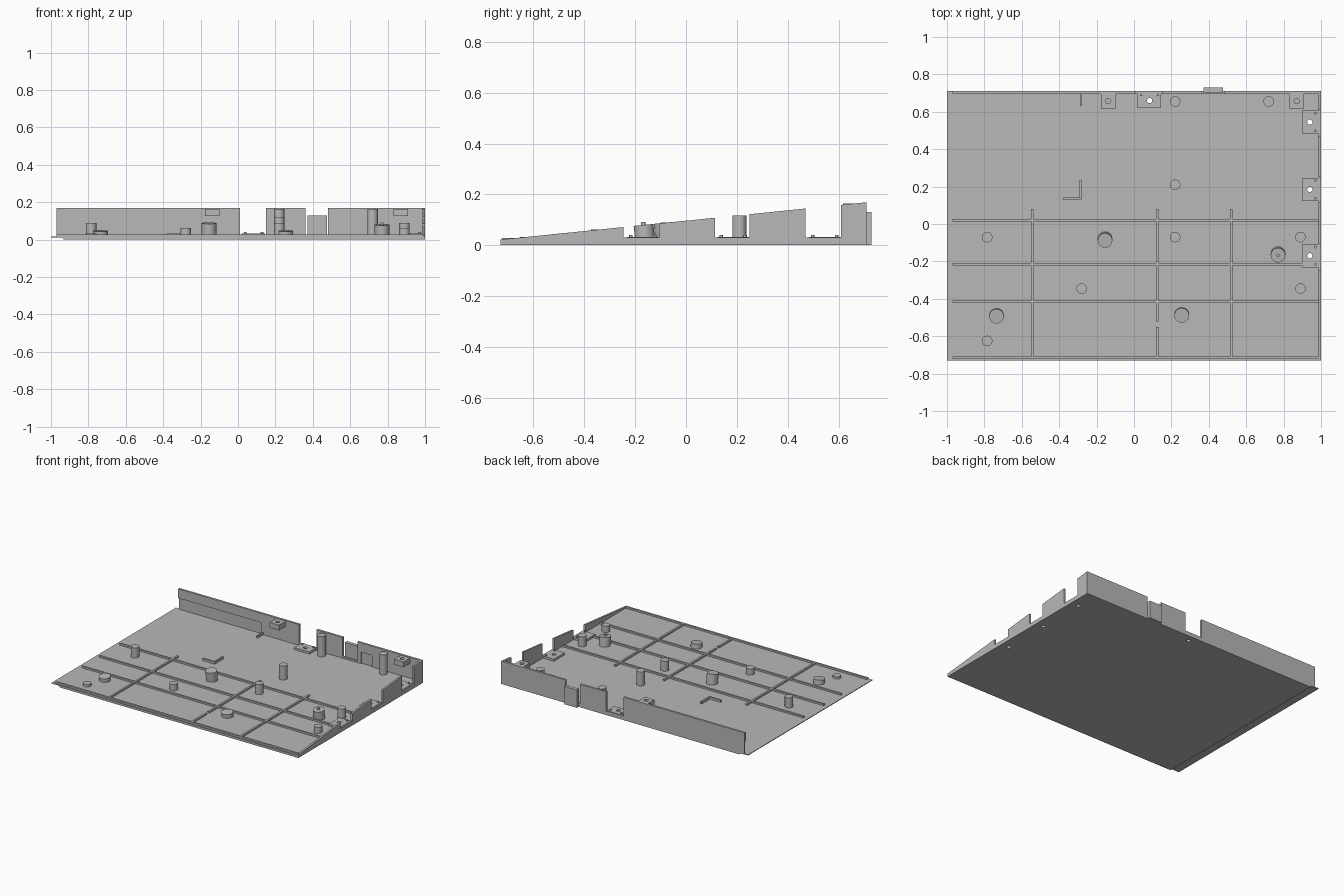
import bpy
import bmesh
from math import atan
from mathutils import Vector, Matrix

cube = bpy.data.objects.get("Cube")
if cube:
    bpy.data.objects.remove(cube)

grey = bpy.data.materials.new("plain grey")
grey.use_nodes = True
grey.diffuse_color = (0.48, 0.48, 0.48, 1)
grey.node_tree.nodes["Principled BSDF"].inputs["Base Color"].default_value = (0.48, 0.48, 0.48, 1)

FLOOR, RIB, PAD = 0.016, 0.028, 0.032
BACK, FRONT = 0.71, -0.73
SLOPE = 0.102


def top_at(y):
    """Height of the sloping top plane."""
    return 0.022 + (y - FRONT) * SLOPE


def finish(name, bm):
    bmesh.ops.recalc_face_normals(bm, faces=bm.faces)
    mesh = bpy.data.meshes.new(name)
    bm.to_mesh(mesh)
    bm.free()
    mesh.materials.append(grey)
    obj = bpy.data.objects.new(name, mesh)
    bpy.context.collection.objects.link(obj)
    return obj


def box(name, x0, x1, y0, y1, z0, z1):
    bm = bmesh.new()
    centre = Vector((x0 + x1, y0 + y1, z0 + z1)) / 2
    size = Matrix.Diagonal((x1 - x0, y1 - y0, z1 - z0, 1))
    bmesh.ops.create_cube(bm, size=1, matrix=Matrix.Translation(centre) @ size)
    return finish(name, bm)


def prism(name, points, axis, start, end):
    """Extrude a profile along x (points are y, z) or y (points are x, z)."""
    bm = bmesh.new()
    place = (lambda a, b: (start, a, b)) if axis == "x" else (lambda a, b: (a, start, b))
    face = bm.faces.new([bm.verts.new(place(a, b)) for a, b in points])
    moved = bmesh.ops.extrude_face_region(bm, geom=[face])["geom"]
    step = Vector((end - start, 0, 0)) if axis == "x" else Vector((0, end - start, 0))
    bmesh.ops.translate(bm, vec=step, verts=[v for v in moved if isinstance(v, bmesh.types.BMVert)])
    return finish(name, bm)


def cylinder(name, x, y, z0, z1, r, tilt=0.0):
    bm = bmesh.new()
    bmesh.ops.create_cone(bm, cap_ends=True, segments=32, radius1=r, radius2=r, depth=z1 - z0)
    bmesh.ops.rotate(bm, verts=bm.verts, cent=(0, 0, (z0 - z1) / 2), matrix=Matrix.Rotation(tilt, 3, "X"))
    bmesh.ops.translate(bm, verts=bm.verts, vec=(x, y, (z0 + z1) / 2))
    obj = finish(name, bm)
    bpy.ops.object.select_all(action="DESELECT")
    obj.select_set(True)
    bpy.context.view_layer.objects.active = obj
    bpy.ops.object.shade_smooth_by_angle()
    return obj


def cut(obj, cutter):
    mod = obj.modifiers.new("cut", "BOOLEAN")
    mod.operation = "DIFFERENCE"
    mod.solver = "EXACT"
    mod.object = cutter
    bpy.context.view_layer.objects.active = obj
    bpy.ops.object.modifier_apply(modifier=mod.name)
    bpy.data.objects.remove(cutter)


# Floor plate with a thin raised lip on one side
plate = prism("floor_plate", [(-1, 0.011), (-0.94, 0.011), (-0.93, 0), (1, 0), (1, FLOOR), (-1, FLOOR)],
              "y", FRONT, BACK)

# Sloping side wall with three notches
notches = [(-0.245, -0.105), (0.115, 0.25), (0.47, 0.61)]
profile = [(BACK, FLOOR - 0.004), (FRONT, FLOOR - 0.004), (FRONT, top_at(FRONT))]
for a, b in notches:
    profile += [(a, top_at(a)), (a, PAD - 0.002), (b, PAD - 0.002), (b, top_at(b))]
profile.append((BACK, top_at(BACK)))
prism("side_wall", profile, "x", 0.986, 1)

# Back wall segments, recessed on the inside, and the outer tab
WALL_TOP, INNER = 0.168, BACK - 0.016
long_wall = box("back_wall_long", -0.97, 0.01, INNER, BACK, 0.01, WALL_TOP)
cut(long_wall, box("recess_cutter", -0.99, -0.3, INNER - 0.02, INNER + 0.008, FLOOR, 0.1))
box("back_wall_middle", 0.15, 0.36, INNER, BACK, 0.01, WALL_TOP)
corner_wall = box("back_wall_corner", 0.48, 0.99, INNER, BACK, 0.01, WALL_TOP)
cut(corner_wall, box("recess_cutter", 0.51, 0.6, INNER - 0.02, INNER + 0.008, FLOOR, 0.1))
box("back_tab", 0.372, 0.475, BACK - 0.006, 0.73, 0, 0.13)
box("back_sill", 0.01, 0.48, INNER, BACK, 0.01, RIB)

# Floor ribs
W = 0.007
for y in (0.02, -0.215, -0.415, -0.716):
    box("long_rib", -0.97, 0.99, y - W, y + W, 0.01, RIB)
for x in (-0.545, 0.52):
    box("cross_rib", x - W, x + W, -0.71, 0.08, 0.01, RIB - 0.0005)
for y0, y1 in ((-0.71, -0.55), (-0.52, 0.08)):
    box("cross_rib_split", 0.125 - W, 0.125 + W, y0, y1, 0.01, RIB - 0.0005)

# Corner locator and short locator rib
box("locator_long", -0.38, -0.28, 0.13, 0.141, 0.01, 0.033)
box("locator_short", -0.291, -0.28, 0.135, 0.235, 0.01, 0.033)
box("locator_rib", -0.29, -0.28, 0.63, 0.7, 0.01, 0.033)

# Support posts rising to the sloping top plane
for x, y in ((0.22, 0.655), (0.72, 0.655), (0.22, 0.21), (-0.785, -0.07), (0.22, -0.07),
             (0.89, -0.07), (-0.28, -0.345), (0.89, -0.345), (-0.785, -0.625)):
    cylinder("support_post", x, y, 0.01, top_at(y), 0.028)

# Wide bosses square to the slope
TILT = atan(SLOPE)
for x, y in ((-0.155, -0.08), (0.77, -0.16), (-0.735, -0.49), (0.255, -0.485)):
    cylinder("wide_boss", x, y, 0.011, top_at(y), 0.039, TILT)
cylinder("boss_pin", 0.77, -0.168, 0.07, 0.092, 0.009)

# Connector pads with through holes and locating pins
for y in (0.545, 0.185, -0.17):
    pad = box("side_pad", 0.897, 0.99, y - 0.062, y + 0.062, 0.01, PAD)
    for target in (plate, pad):
        cut(target, cylinder("hole_cutter", 0.94, y, -0.05, 0.1, 0.014))
    for side in (-1, 1):
        cylinder("pad_pin", 0.97, y + side * 0.047, 0.02, 0.041, 0.007)
pad = box("back_pad", 0.02, 0.145, 0.62, BACK - 0.002, 0.01, PAD)
for target in (plate, pad):
    cut(target, cylinder("hole_cutter", 0.083, 0.66, -0.05, 0.1, 0.014))
for x in (0.038, 0.128):
    cylinder("pad_pin", x, 0.69, 0.02, 0.041, 0.007)

# Raised screw blocks on the back wall
for x in (-0.138, 0.87):
    block = box("screw_block", x - 0.038, x + 0.038, 0.618, INNER + 0.004, 0.125, 0.164)
    cut(block, cylinder("hole_cutter", x, 0.657, 0.1, 0.2, 0.014))
